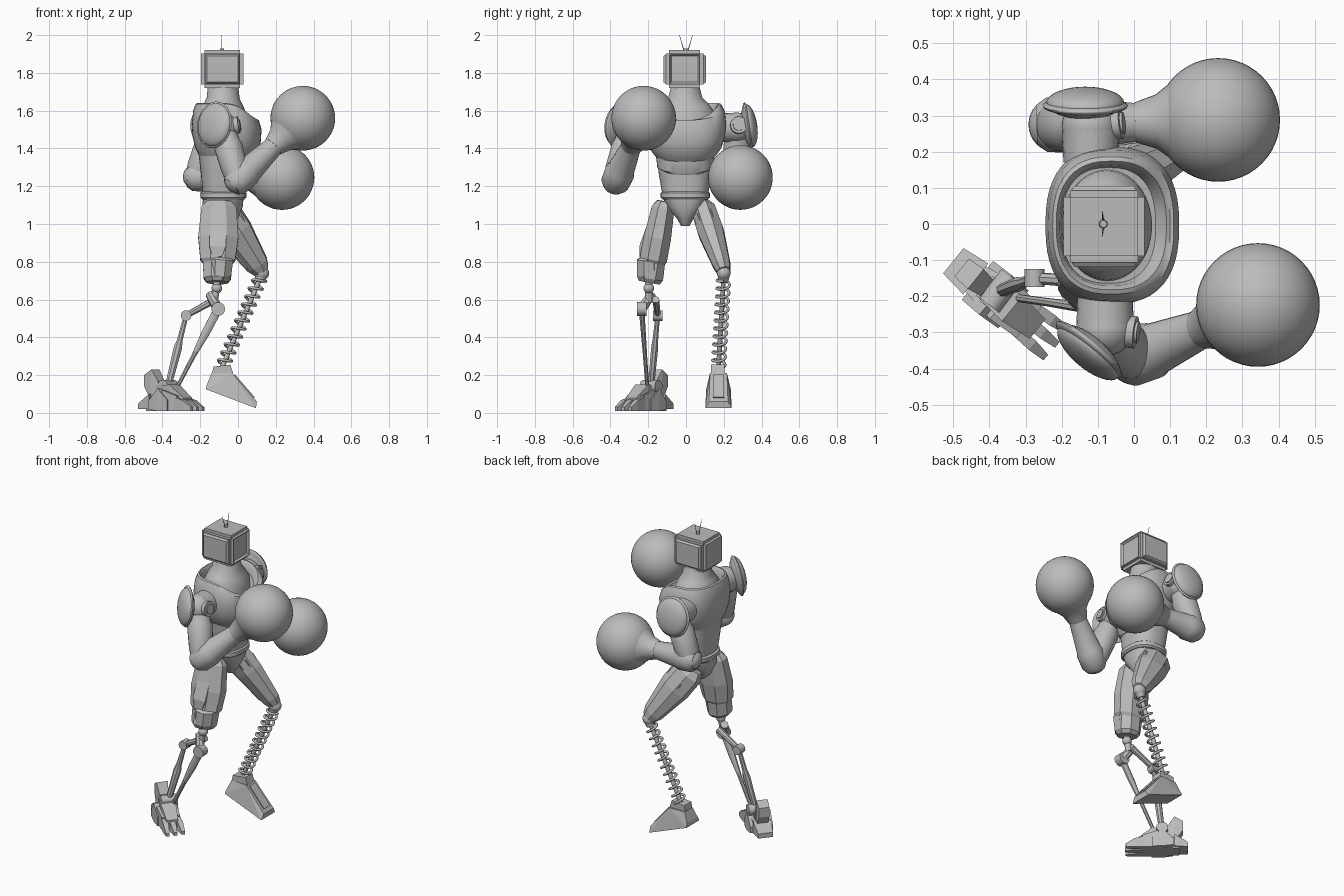
import bpy, bmesh
from math import sin, cos, pi, copysign
from mathutils import Vector as V, Matrix

cube = bpy.data.objects.get("Cube")
if cube:
    bpy.data.objects.remove(cube, do_unlink=True)

grey = bpy.data.materials.new("plain_grey")
grey.use_nodes = True
grey.diffuse_color = (0.5, 0.5, 0.5, 1)
grey.node_tree.nodes["Principled BSDF"].inputs["Base Color"].default_value = (0.5, 0.5, 0.5, 1)


def finish(name, bm, smooth=True):
    bmesh.ops.recalc_face_normals(bm, faces=bm.faces)
    mesh = bpy.data.meshes.new(name)
    bm.to_mesh(mesh)
    bm.free()
    mesh.materials.append(grey)
    ob = bpy.data.objects.new(name, mesh)
    bpy.context.collection.objects.link(ob)
    if smooth:
        bpy.ops.object.select_all(action='DESELECT')
        ob.select_set(True)
        bpy.context.view_layer.objects.active = ob
        bpy.ops.object.shade_smooth_by_angle(angle=0.6)
    return ob


def skin(name, rings, smooth=True):
    """Bridge closed rings of points and cap both ends."""
    bm = bmesh.new()
    loops = [[bm.verts.new(p) for p in ring] for ring in rings]
    n = len(loops[0])
    for r, s in zip(loops, loops[1:]):
        for i in range(n):
            bm.faces.new((r[i], r[(i + 1) % n], s[(i + 1) % n], s[i]))
    bm.faces.new(loops[0])
    bm.faces.new(loops[-1])
    return finish(name, bm, smooth)


def limb(name, a, b, stations, sides=24, ref=(1, 0, 0), smooth=True):
    """Stations are (t, radius along ref, radius across)."""
    a, b = V(a), V(b)
    d = (b - a).normalized()
    v = (V(ref) - d * d.dot(V(ref))).normalized()
    u = d.cross(v)
    angles = [2 * pi * (i + 0.5) / sides for i in range(sides)]
    return skin(name, [[a.lerp(b, t) + v * (p * cos(k)) + u * (q * sin(k)) for k in angles]
                       for t, p, q in stations], smooth)


def rod(name, a, b, r, r2=None, sides=12, ref=(1, 0, 0.1)):
    r2 = r2 or r
    return limb(name, a, b, [(0, r, r), (1, r2, r2)], sides, ref)


def body(name, levels, power=0.8, sides=48):
    """Levels are (z, back x, front x, half width, front dip)."""
    def point(k, z, xb, xf, hy, dip):
        c, s = cos(k), sin(k)
        cx = (xb + xf) / 2
        x = copysign(abs(c) ** power, c) * (xf - xb) / 2
        return (cx + x, copysign(abs(s) ** power, s) * hy - 0.004, z - dip * max(0, c) ** 1.5)
    return skin(name, [[point(2 * pi * i / sides, *lv) for i in range(sides)] for lv in levels])


def ball(name, c, scale, rot=None, seg=32):
    bm = bmesh.new()
    bmesh.ops.create_uvsphere(bm, u_segments=seg, v_segments=seg // 2, radius=1)
    m = Matrix.Translation(c) @ (rot or Matrix()) @ Matrix.Diagonal((*scale, 1))
    bmesh.ops.transform(bm, matrix=m, verts=bm.verts)
    return finish(name, bm)


def hull(name, pts, origin=(0, 0, 0), turn=0):
    bm = bmesh.new()
    for p in pts:
        bm.verts.new(p)
    bmesh.ops.convex_hull(bm, input=bm.verts)
    m = Matrix.Translation(origin) @ Matrix.Rotation(turn, 4, 'Z')
    bmesh.ops.transform(bm, matrix=m, verts=bm.verts)
    return finish(name, bm, False)


def slab(sections):
    """Points for a tapered block: sections are (x, half width, z low, z high)."""
    return [(x, s * w, z) for x, w, lo, hi in sections for s in (-1, 1) for z in (lo, hi)]


# Head: bevelled box with raised side panels and a sunken screen
bm = bmesh.new()
bmesh.ops.create_cube(bm, size=1)
bmesh.ops.transform(bm, matrix=Matrix.Translation((-0.083, -0.007, 1.82))
                    @ Matrix.Diagonal((0.225, 0.2, 0.2, 1)), verts=bm.verts)
bmesh.ops.bevel(bm, geom=list(bm.edges), offset=0.018, segments=2, affect='EDGES')
bm.normal_update()
for axis, sign, depth in ((1, 1, 0.012), (1, -1, 0.012), (0, 1, -0.012)):
    face = max(bm.faces, key=lambda f: f.normal[axis] * sign * f.calc_area())
    bmesh.ops.inset_region(bm, faces=[face], thickness=0.006, depth=0)
    bmesh.ops.inset_region(bm, faces=[face], thickness=0.012, depth=depth)
finish("head", bm, False)
for s in (-1, 1):
    rod("antenna", (-0.085, s * 0.008, 1.91), (-0.088, s * 0.035, 2.0), 0.003, 0.001, 6)
rod("antenna_base", (-0.085, 0, 1.91), (-0.085, 0, 1.93), 0.014, 0.01)

# Torso
body("neck", [(1.53, -0.2, 0.05, 0.16, 0.03), (1.6, -0.2, 0.05, 0.15, 0.03),
              (1.64, -0.18, 0.03, 0.12, 0.02), (1.67, -0.165, 0.01, 0.09, 0.01),
              (1.73, -0.16, 0, 0.075, 0)], 1)
body("chest", [(1.36, -0.2, 0.04, 0.14, 0.03), (1.36, -0.205, 0.06, 0.16, 0.03),
               (1.4, -0.225, 0.1, 0.19, 0.03), (1.46, -0.24, 0.12, 0.21, 0.03),
               (1.53, -0.245, 0.125, 0.217, 0.03), (1.6, -0.237, 0.11, 0.208, 0.05),
               (1.635, -0.225, 0.1, 0.19, 0.09), (1.64, -0.215, 0.09, 0.178, 0.09),
               (1.625, -0.205, 0.078, 0.166, 0.09), (1.58, -0.2, 0.06, 0.16, 0.06)])
body("abdomen", [(1.15, -0.185, 0.035, 0.12, 0), (1.25, -0.195, 0.035, 0.138, 0),
                 (1.38, -0.21, 0.06, 0.155, 0)])
body("belly_plate", [(1.29, -0.195, 0.045, 0.13, 0.03), (1.3, -0.2, 0.052, 0.148, 0.03),
                     (1.36, -0.205, 0.062, 0.155, 0.03)])
body("belt", [(1.13, -0.19, 0.035, 0.12, 0), (1.14, -0.198, 0.044, 0.13, 0),
              (1.165, -0.2, 0.044, 0.13, 0), (1.172, -0.19, 0.035, 0.12, 0)])
body("pelvis", [(0.99, -0.13, -0.03, 0.022, 0), (1.03, -0.17, 0.0, 0.045, 0),
                (1.09, -0.19, 0.025, 0.1, 0), (1.14, -0.185, 0.03, 0.118, 0)])

# Arms: shoulder, upper arm, forearm, cuff and round glove
arms = {
    "right": dict(s=(-0.08, -0.29, 1.51), e=(0.0, -0.37, 1.23), g=(0.343, -0.224, 1.56),
                  pad=(-0.125, -0.355, 1.525), turn=-0.7, side=-1),
    "left": dict(s=(-0.12, 0.27, 1.51), e=(-0.22, 0.275, 1.25), g=(0.233, 0.288, 1.246),
                 pad=(-0.135, 0.335, 1.52), turn=0.0, side=1),
}
for name, p in arms.items():
    s, e, g, side = V(p["s"]), V(p["e"]), V(p["g"]), p["side"]
    rod(name + "_shoulder_axle", (s.x, side * 0.17, s.z), s, 0.075, 0.08, 24)
    ball(name + "_shoulder_ball", s, (0.08, 0.075, 0.08))
    for r, k in ((0.045, 0.085), (0.03, 0.092)):
        rod(name + "_shoulder_disc", s, s + V((k, side * 0.01, 0.015)), r, r, 24, (0, 0, 1))
    limb(name + "_upper_arm", s, e, [(0, 0.06, 0.06), (0.3, 0.068, 0.068), (0.35, 0.075, 0.075),
                                     (0.8, 0.07, 0.075), (1, 0.06, 0.065)])
    ball(name + "_elbow", e, (0.072, 0.075, 0.068))
    d = (g - e).normalized()
    wrist = g - d * 0.215
    limb(name + "_forearm", e - d * 0.05, wrist, [(0, 0.055, 0.055), (0.1, 0.076, 0.076),
         (0.35, 0.08, 0.08), (0.4, 0.073, 0.073), (1, 0.052, 0.052)], 24, (0, 0, 1))
    limb(name + "_glove_cuff", wrist - d * 0.015, g - d * 0.1, [(0, 0.055, 0.055),
         (0.15, 0.062, 0.062), (0.45, 0.075, 0.075), (0.75, 0.105, 0.105), (1, 0.135, 0.135)], 32)
    ball(name + "_glove", g, (0.171,) * 3, seg=48)
    # Oval shoulder guard with a thin rim
    rot = Matrix.Rotation(p["turn"], 4, 'Z') @ Matrix.Rotation(side * 0.15, 4, 'X')
    ball(name + "_shoulder_guard", p["pad"], (0.108, 0.042, 0.115), rot)
    ball(name + "_guard_rim", V(p["pad"]) - V((0, side * 0.008, 0)), (0.118, 0.022, 0.125), rot)

# Right thigh: angular armour and plates
hip, knee = V((-0.1, -0.115, 1.12)), V((-0.11, -0.195, 0.69))
limb("right_thigh", hip, knee, [(0, 0.07, 0.04), (0.08, 0.1, 0.065), (0.45, 0.115, 0.078),
     (0.72, 0.1, 0.078), (0.76, 0.085, 0.07), (0.95, 0.078, 0.076), (1, 0.06, 0.06)], 8, smooth=False)
limb("right_thigh_side_plate", hip + V((0, -0.03, -0.05)), knee + V((0, -0.025, 0.13)),
     [(0, 0.04, 0.03), (0.2, 0.062, 0.05), (0.8, 0.062, 0.062), (1, 0.035, 0.04)], 4, smooth=False)
limb("right_knee_guard", knee + V((0.02, 0, 0.14)), knee + V((0.01, 0, 0.01)),
     [(0, 0.05, 0.04), (0.15, 0.072, 0.07), (0.8, 0.066, 0.07), (1, 0.05, 0.055)], 8, smooth=False)

# Right shin: exposed linkage
ball("right_knee_ball", (-0.112, -0.197, 0.66), (0.028,) * 3)
rod("right_knee_stem", (-0.11, -0.197, 0.7), (-0.125, -0.197, 0.59), 0.02)
front_joint, back_joint, ankle = V((-0.105, -0.235, 0.55)), V((-0.275, -0.15, 0.515)), V((-0.37, -0.185, 0.14))
rod("right_fork_front", (-0.15, -0.18, 0.63), front_joint, 0.024, 0.028, 8)
rod("right_fork_back", (-0.12, -0.16, 0.6), back_joint, 0.02, 0.016, 8)
for n, c, r in (("front", front_joint, 0.036), ("back", back_joint, 0.028)):
    rod("right_" + n + "_joint", c - V((0, 0.025, 0)), c + V((0, 0.025, 0)), r, r, 20)
limb("right_front_strut", front_joint, ankle + V((0.05, -0.02, 0)),
     [(0, 0.024, 0.016), (0.3, 0.024, 0.014), (0.6, 0.013, 0.012), (1, 0.011, 0.011)], 8)
limb("right_back_strut", back_joint, ankle, [(0, 0.013, 0.013), (0.35, 0.016, 0.016),
     (0.45, 0.024, 0.02), (1, 0.018, 0.018)], 8)
rod("right_ankle", ankle + V((-0.03, -0.04, 0)), ankle + V((0.03, 0.04, 0)), 0.035, 0.035, 12, (0, 0, 1))

# Right foot: segmented metal blocks pointing outward
at, turn = (-0.36, -0.215, 0), -0.68
hull("right_foot_sole", slab([(-0.13, 0.04, 0.01, 0.07), (0, 0.062, 0.01, 0.12),
                              (0.09, 0.055, 0.01, 0.09)]), at, turn)
hull("right_foot_instep", slab([(-0.07, 0.035, 0.06, 0.14), (0.03, 0.045, 0.06, 0.15),
                                (0.12, 0.035, 0.03, 0.08)]), at, turn)
hull("right_heel_fin", slab([(-0.15, 0.032, 0.14, 0.2), (-0.1, 0.035, 0.06, 0.23),
                             (-0.06, 0.028, 0.06, 0.17)]), at, turn)
hull("right_heel_spur", slab([(-0.18, 0.045, 0.02, 0.05), (-0.1, 0.055, 0.02, 0.1)]), at, turn)
for i in (-1, 0, 1):
    toe = [(x, y + i * 0.036, z) for x, y, z in
           slab([(0.06, 0.016, 0.01, 0.09), (0.14, 0.016, 0.01, 0.065), (0.19, 0.01, 0.01, 0.03)])]
    hull("right_toe", toe, at, turn + i * 0.06)
    hull("right_foot_side_plate", [(x * 0.8 - 0.03, y + i * 0.055, z) for x, y, z in
         slab([(-0.08, 0.014, 0.02, 0.06), (0.0, 0.016, 0.01, 0.13), (0.08, 0.012, 0.01, 0.07)])], at, turn)

# Left thigh
hip, knee = V((-0.11, 0.085, 1.1)), V((0.125, 0.2, 0.75))
limb("left_thigh", hip, knee, [(0, 0.075, 0.045), (0.1, 0.1, 0.07), (0.4, 0.1, 0.074),
     (0.9, 0.066, 0.05), (1, 0.045, 0.038)], 8, smooth=False)
for k, off in enumerate(((0.035, -0.01, 0.03), (-0.03, -0.005, -0.03), (0.0, 0.03, 0.0), (0.0, -0.03, 0.0))):
    limb("left_thigh_plate", hip.lerp(knee, 0.12) + V(off), hip.lerp(knee, 0.94) + V(off) * 0.6,
         [(0, 0.03, 0.035), (0.15, 0.06, 0.055), (0.85, 0.042, 0.036), (1, 0.025, 0.02)], 4, smooth=False)

# Left shin: coil spring round a slim core
knee, ankle = V((0.125, 0.2, 0.73)), V((-0.085, 0.172, 0.24))
ball("left_knee_ball", knee + V((0, 0, 0.01)), (0.04, 0.036, 0.038))
axis = (ankle - knee).normalized()
u = axis.cross(V((0, 1, 0))).normalized()
w = axis.cross(u)
curve = bpy.data.curves.new("left_shin_spring", 'CURVE')
curve.dimensions = '3D'
curve.bevel_depth, curve.bevel_resolution = 0.0075, 2
curve.use_fill_caps = True
sp = curve.splines.new('POLY')
turns, steps = 11, 16
sp.points.add(turns * steps)
for i, pt in enumerate(sp.points):
    k = 2 * pi * i / steps
    q = knee.lerp(ankle, 0.04 + 0.95 * i / (turns * steps)) + (u * cos(k) + w * sin(k)) * 0.034
    pt.co = (*q, 1)
curve.materials.append(grey)
bpy.context.collection.objects.link(bpy.data.objects.new("left_shin_spring", curve))
rod("left_shin_core", knee, ankle, 0.013)
rod("left_knee_collar", knee, knee + axis * 0.035, 0.032, 0.026)

# Left foot: wedge tipped onto its toe
hull("left_ankle_block", [(x, 0.168 + s * 0.036, z) for s in (-1, 1)
     for x, z in ((-0.13, 0.245), (-0.04, 0.255), (-0.02, 0.19), (-0.145, 0.17))])
hull("left_foot", [(x, 0.172 + s * h, z) for s in (-1, 1)
     for x, h, z in ((-0.14, 0.04, 0.21), (-0.03, 0.045, 0.21), (0.1, 0.05, 0.06),
                     (0.095, 0.07, 0.025), (-0.17, 0.065, 0.125), (-0.165, 0.055, 0.15))])
hull("left_foot_panel", [(x + k, 0.172 + s * 0.03, z + k) for s in (-1, 1) for k in (-0.004, 0.004)
     for x, z in ((-0.02, 0.2), (0.085, 0.079))])
